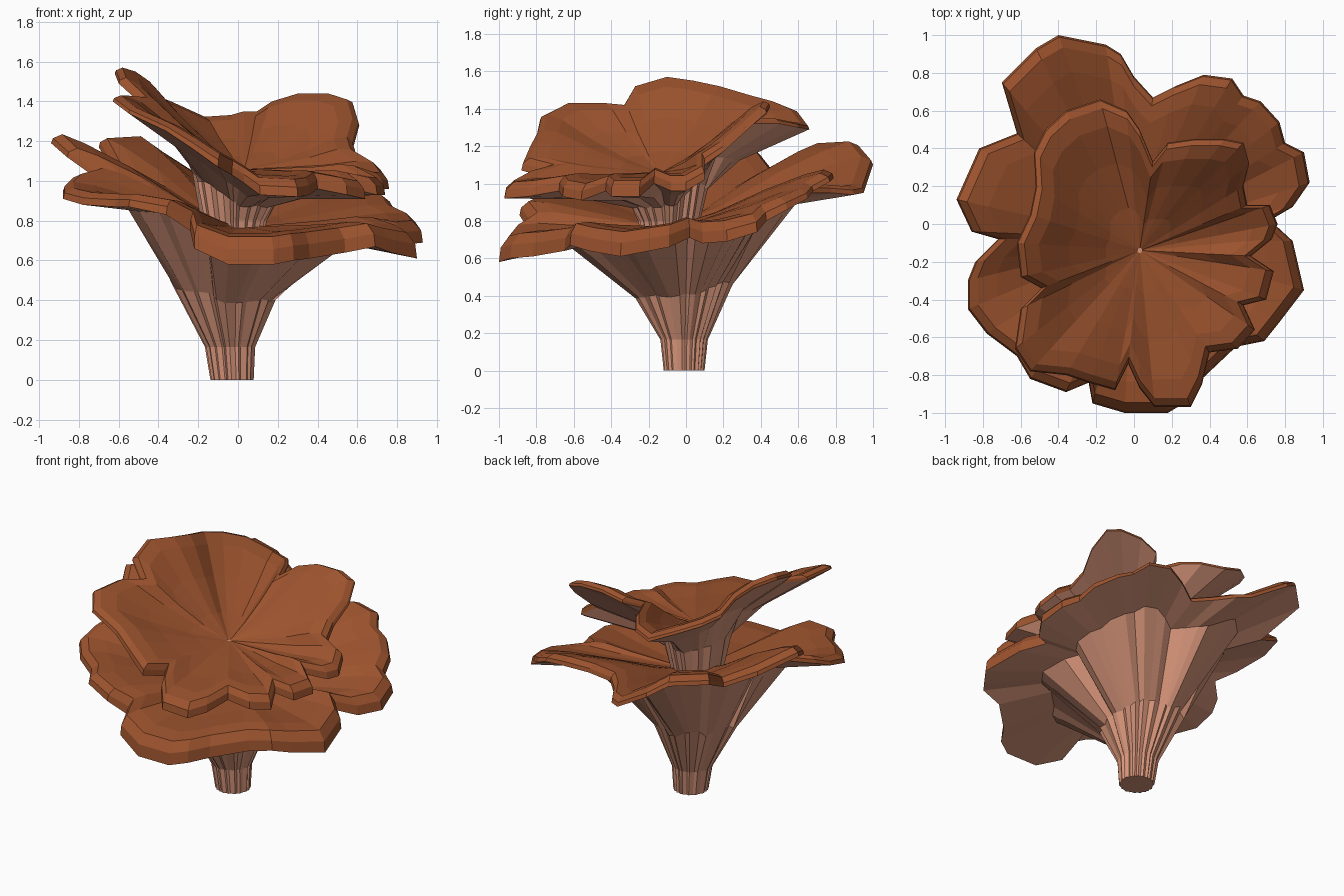
import bpy, bmesh
from mathutils import Vector

default = bpy.data.objects.get("Cube")
if default:
    bpy.data.objects.remove(default, do_unlink=True)


def make_material(name, colour):
    mat = bpy.data.materials.new(name)
    mat.use_nodes = True
    mat.diffuse_color = (*colour, 1)
    mat.node_tree.nodes["Principled BSDF"].inputs["Base Color"].default_value = (*colour, 1)
    return mat


cap_brown = make_material("cap_brown", (.33, .086, .027))
pale_flesh = make_material("pale_flesh", (.67, .296, .191))
CAP, FLESH = 0, 1

# Wavy rim outlines, counter-clockwise, in hundredths: x, y, height of lower lip edge
LOWER_RIM = [
    (93, 22, 69), (90, 38, 74), (80, 43, 80), (77, 54, 86), (67, 65, 92),
    (58, 68, 96), (52, 77, 101), (37, 79, 103), (22, 73, 100), (10, 67, 95),
    (0, 78, 95), (-7, 90, 94), (-15, 95, 95), (-40, 100, 110), (-52, 93, 118),
    (-70, 75, 117), (-62, 48, 103), (-82, 40, 113), (-94, 13, 119),
    (-86, -4, 112), (-72, -8, 102), (-84, -20, 99), (-88, -30, 95),
    (-88, -45, 91), (-78, -58, 88), (-62, -70, 87), (-55, -82, 87),
    (-36, -89, 83), (-24, -84, 75), (-22, -95, 66), (-5, -100, 58),
    (18, -100, 58), (28, -94, 60), (36, -82, 61), (54, -65, 64),
    (69, -62, 67), (77, -52, 64), (90, -35, 61), (84, -9, 66), (72, 2, 71),
    (84, 9, 68)]
UPPER_RIM = [
    (76, 0, 96), (72, 10, 102), (60, 10, 110), (58, 20, 117), (61, 32, 128),
    (58, 43, 138), (48, 45, 141), (32, 45, 141), (18, 43, 137), (10, 33, 132),
    (3, 50, 132), (-4, 60, 130), (-18, 66, 129), (-36, 60, 137),
    (-47, 50, 141), (-53, 38, 144), (-52, 20, 149), (-55, 5, 152),
    (-62, -10, 154), (-60, -28, 149), (-49, -34, 139), (-60, -45, 140),
    (-63, -66, 140), (-55, -78, 134), (-36, -80, 125), (-24, -84, 117),
    (-10, -88, 107), (-3, -74, 103), (3, -87, 99), (11, -97, 93),
    (30, -97, 92), (36, -85, 93), (40, -68, 96), (55, -66, 93), (64, -56, 91),
    (58, -43, 96), (70, -40, 93), (74, -25, 93), (62, -17, 100), (73, -8, 96)]


def build_funnel(name, rim, root, heart, stem, flare, lip, floor, curve):
    """Loft stem rings, flaring underside, lip and dish through one rim outline.
    stem: (radius, base height, share of rim height, sideways lean);
    flare: (rim fraction, base height, share of rim height);
    lip: (thickness at the lowest rim point, thinning with height, least thickness)."""
    root, heart = Vector(root), Vector(heart)
    points = [(Vector((x, y)) / 100, z / 100) for x, y, z in rim]
    lowest = min(z for p, z in points)
    rings = []

    def add_ring(centre, height, radius=None, fraction=None, flute=0):
        ring = []
        for i, (p, z) in enumerate(points):
            arm = p - centre
            if fraction is None:
                arm = arm.normalized() * radius * (1 + flute * (-1) ** i)
            else:
                arm = arm * fraction
            ring.append((*(centre + arm), height(z)))
        rings.append(ring)

    # Fluted stem and flaring underside
    for radius, base, share, lean in stem:
        add_ring(root + Vector((lean, 0)), lambda z: base + share * z,
                 radius=radius, flute=.04)
    fraction, base, share = flare
    add_ring(root, lambda z: base + share * z, fraction=fraction)
    add_ring(root, lambda z: z, fraction=1)
    lip_start = len(rings) - 1

    # Lip is thick where the rim droops and thin where it rises
    def thickness(z):
        return max(lip[2], lip[0] - lip[1] * (z - lowest))

    def dish(share, bulge=0):
        return lambda z: floor + share * (z + thickness(z) - floor) + bulge

    # Bevelled lip edge, then the dish sinking to its heart
    add_ring(heart, lambda z: z + .55 * thickness(z), fraction=.99)
    add_ring(heart, dish(1), fraction=.94)
    add_ring(heart, dish(.88, .01), fraction=.82)
    add_ring(heart, dish(curve), fraction=.58)
    add_ring(heart, dish(curve * .4), fraction=.28)
    add_ring(heart, dish(0), radius=.013)

    bm = bmesh.new()
    loops = [[bm.verts.new(co) for co in ring] for ring in rings]
    count = len(points)
    for level, (a, b) in enumerate(zip(loops, loops[1:])):
        for i in range(count):
            j = (i + 1) % count
            face = bm.faces.new((a[i], a[j], b[j], b[i]))
            face.material_index = FLESH if level < lip_start else CAP
    # Cut foot and the pale spot at the heart
    bm.faces.new(loops[0][::-1]).material_index = FLESH
    bm.faces.new(loops[-1]).material_index = FLESH

    mesh = bpy.data.meshes.new(name)
    bm.to_mesh(mesh)
    bm.free()
    mesh.materials.append(cap_brown)
    mesh.materials.append(pale_flesh)
    obj = bpy.data.objects.new(name, mesh)
    bpy.context.collection.objects.link(obj)
    return obj


# Large lower funnel with the stem that meets the ground
build_funnel("lower_funnel", LOWER_RIM, root=(-.03, -.01), heart=(0, -.08),
             stem=[(.105, 0, 0, 0), (.122, .165, 0, -.01), (.25, .27, .2, -.04)],
             flare=(.62, .31, .61), lip=(.14, .26, .045), floor=.77, curve=.65)

# Smaller upper funnel, tilted, growing out of the lower dish
build_funnel("upper_funnel", UPPER_RIM, root=(-.02, -.09), heart=(.03, -.14),
             stem=[(.13, .66, 0, 0), (.16, .8, 0, 0), (.2, .62, .27, 0)],
             flare=(.5, .4, .56), lip=(.09, .15, .03), floor=1.06, curve=.58)
